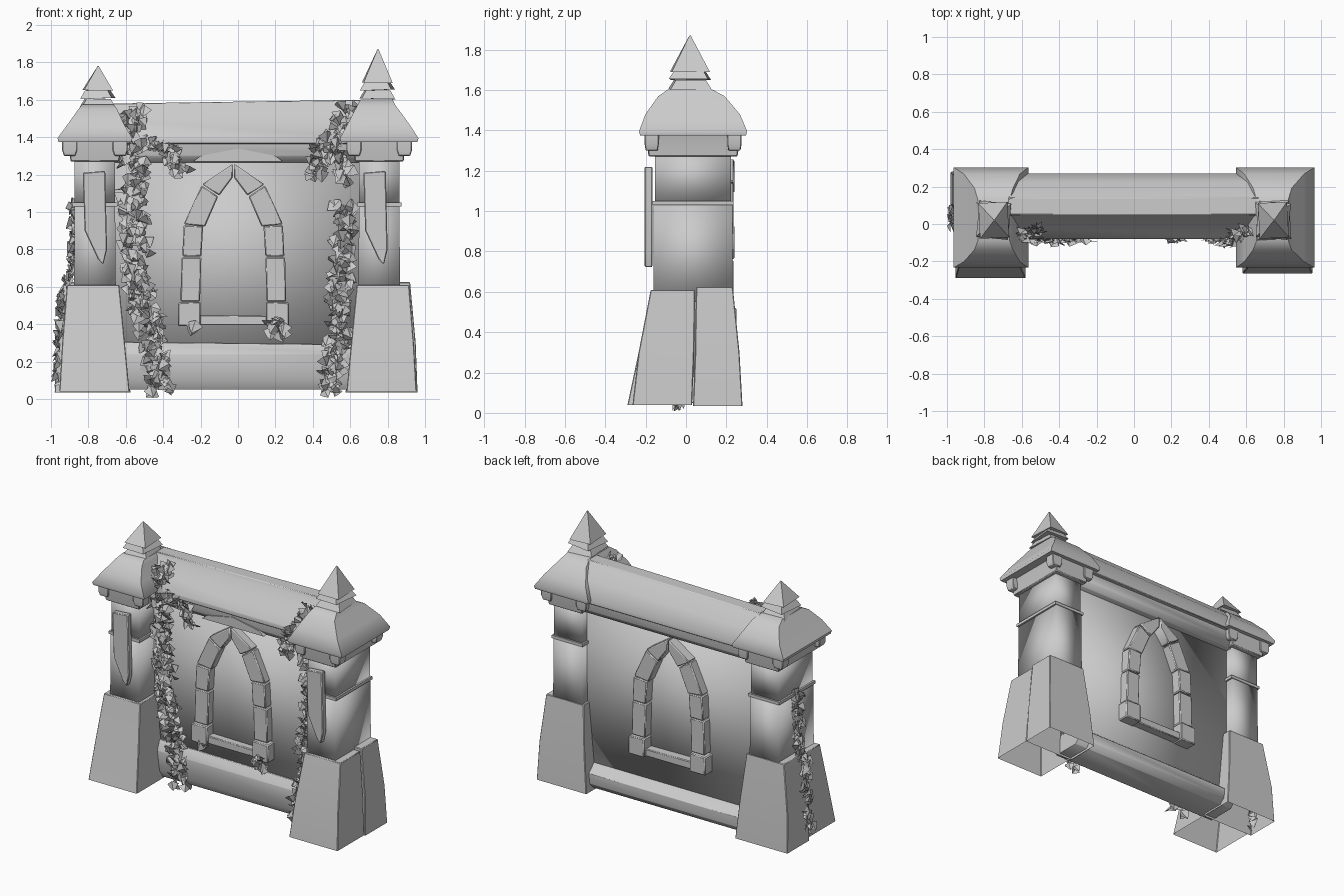
import bpy, bmesh, random, math
from mathutils import Vector, Matrix

if "Cube" in bpy.data.objects:
    bpy.data.objects.remove(bpy.data.objects["Cube"])

random.seed(7)


def finish(name, bm, bevel=0.0, angle=50):
    """Turn a bmesh into an object; angle 0 keeps every face flat."""
    bmesh.ops.recalc_face_normals(bm, faces=bm.faces)
    mesh = bpy.data.meshes.new(name)
    bm.to_mesh(mesh)
    bm.free()
    ob = bpy.data.objects.new(name, mesh)
    bpy.context.collection.objects.link(ob)
    if bevel:
        m = ob.modifiers.new("worn_edges", 'BEVEL')
        m.width, m.segments = bevel, 1
    if angle:
        bpy.ops.object.select_all(action='DESELECT')
        ob.select_set(True)
        bpy.context.view_layer.objects.active = ob
        bpy.ops.object.shade_smooth_by_angle(angle=math.radians(angle))
    return ob


def stack(name, rings, bevel=0.0, turn=0.0, open_bottom=False, angle=50):
    """Rectangular rings (x0, x1, y0, y1, z) joined from bottom to top."""
    bm = bmesh.new()
    loops = [[bm.verts.new(p) for p in ((a, c, z), (b, c, z), (b, d, z), (a, d, z))]
             for a, b, c, d, z in rings]
    for lo, hi in zip(loops, loops[1:]):
        for i in range(4):
            j = (i + 1) % 4
            bm.faces.new((lo[i], lo[j], hi[j], hi[i]))
    if not open_bottom:
        bm.faces.new(loops[0][::-1])
    bm.faces.new(loops[-1])
    if turn:
        a, b, c, d, z = rings[0]
        bmesh.ops.rotate(bm, cent=((a + b) / 2, (c + d) / 2, z), verts=bm.verts,
                         matrix=Matrix.Rotation(turn, 3, 'Z') @ Matrix.Rotation(turn * 0.4, 3, 'Y'))
    return finish(name, bm, bevel, angle)


def rect(cx, cy, hx, hy, z):
    return (cx - hx, cx + hx, cy - hy, cy + hy, z)


def extrude(name, pts, place_a, place_b, bevel=0.0, angle=50):
    """Close a 2D outline between two placement functions."""
    bm = bmesh.new()
    a = [bm.verts.new(place_a(*p)) for p in pts]
    b = [bm.verts.new(place_b(*p)) for p in pts]
    bm.faces.new(a)
    bm.faces.new(b[::-1])
    for i in range(len(pts)):
        j = (i + 1) % len(pts)
        bm.faces.new((a[i], b[i], b[j], a[j]))
    return finish(name, bm, bevel, angle)


def slab(name, pts, y0, y1, bevel=0.005, angle=50):
    return extrude(name, pts, lambda x, z: (x, y0, z), lambda x, z: (x, y1, z), bevel, angle)


# Two corner pillars; the right one has a taller cap
for side, s, cx, lift in (("left", -1, -0.765, 0.0), ("right", 1, 0.755, 0.045)):
    cy = 0.035

    def span(inner, outer, y0, y1, z):
        a, b = sorted((s * inner, s * outer))
        return (a, b, y0, y1, z)

    # Flared footing made of a front and a back block
    front = -0.29 if s < 0 else -0.265
    out = .98 if s < 0 else .96
    stack(side + "_footing_front", [span(.58, .955, front, 0.03, .04), span(.605, .94, -.235, .04, .3),
                                    span(.635, .915, -.175, .045, .61)], .004, open_bottom=True)
    stack(side + "_footing_back", [span(.575, out, .035, .28, .035), span(.6, out - .01, .045, .265, .3),
                                   span(.63, .92, .05, .232, .625)], .004, open_bottom=True)
    # Shaft in two softly shaded lengths with a thin joint
    stack(side + "_shaft_lower", [rect(cx, cy, .112, .195, .55), rect(cx, cy, .108, .195, 1.03)], angle=100)
    stack(side + "_shaft_joint", [rect(cx, cy, .12, .2, 1.03), rect(cx, cy, .12, .2, 1.05)])
    stack(side + "_shaft_upper", [rect(cx, cy, .108, .188, 1.04), rect(cx, cy, .108, .188, 1.3)], angle=100)
    # Hanging stone plaque on the front
    plaque = [(-.83, 1.21), (-.71, 1.22), (-.7, .8), (-.72, .72), (-.75, .75), (-.82, .9)]
    slab(side + "_plaque", [(x + (1.5 if s > 0 else 0), z) for x, z in plaque], -.205, -.165)
    # Capital and corner corbels
    stack(side + "_capital", [rect(cx, cy, .13, .22, 1.27), rect(cx, cy, .14, .232, 1.35),
                              rect(cx, cy, .15, .235, 1.39)], .005)
    for i in (-1, 1):
        for j in (-1, 1):
            px, py = cx + i * .135, cy + j * .205
            stack(side + "_corbel", [rect(px, py, .03, .03, 1.3), rect(px, py, .04, .035, 1.33),
                                     rect(px, py, .04, .035, 1.38)], .004)
    # Bell-shaped hipped roof
    w, h = (.2 if s < 0 else .21), lift * .6
    stack(side + "_roof", [rect(cx, cy, w - .005, .262, 1.375), rect(cx, cy, w, .268, 1.395),
                           rect(cx - s * .005, cy - .002, w - .05, .235, 1.47 + h * .3),
                           rect(cx - s * .015, cy - .008, .103, .165, 1.55 + h * .7),
                           rect(cx - s * .015, cy - .015, .085, .11, 1.575 + h)])
    # Tiered spire
    sx, sy = (-.75, .02) if s < 0 else (.745, .02)
    for k, (z, r, t) in enumerate(((1.56, .09, .06), (1.607, .085, -.1))):
        z += lift
        stack(f"{side}_spire_tier_{k + 1}", [rect(sx, sy, r, r + .012, z), rect(sx, sy, r - .025, r - .015, z + .045)],
              0, t)
    tip = 1.78 if s < 0 else 1.87
    stack(side + "_spire_tip", [rect(sx, sy, .078, .095, 1.65 + lift * .9), rect(sx, sy, .003, .003, tip)], 0, .05)


# Wall parts running between the pillars, from y-z profiles
def run(name, pts, rise=0.0, bevel=0.004, angle=50):
    return extrude(name, pts, lambda y, z: (-.67, y, z), lambda y, z: (.67, y, z + rise * (z > 1.45 or .25 < z < .4)),
                   bevel, angle)


run("wall_panel", [(.01, .18), (.17, .18), (.17, 1.32), (.01, 1.32)], bevel=0, angle=100)
run("wall_plinth", [(.0, .05), (.2, .05), (.235, .09), (.235, .16), (.165, .215), (.1, .305), (.0, .305),
                    (-.035, .24), (-.03, .1)], -.015, .002)
run("wall_cornice", [(-.02, 1.265), (.21, 1.265), (.24, 1.3), (.245, 1.375), (-.055, 1.375), (-.05, 1.3)])
run("wall_coping", [(-.08, 1.365), (.27, 1.365), (.27, 1.395), (.225, 1.49), (.15, 1.565), (.14, 1.58),
                    (.05, 1.58), (.04, 1.555), (-.01, 1.49), (-.08, 1.395)], .02)
slab("cornice_arch", [(-.24, 1.27), (.24, 1.27), (.2, 1.3), (0, 1.34), (-.2, 1.3)], -.058, .05, 0)

# Pointed window surround, showing on both wall faces
MID = -.025
stones = [("foot", [(-.322, .39), (-.2, .39), (-.2, .52), (-.322, .515)], -.06, .25),
          ("jamb_lower", [(-.308, .522), (-.203, .522), (-.196, .757), (-.302, .757)], -.045, .235),
          ("jamb_upper", [(-.298, .763), (-.196, .763), (-.186, .925), (-.29, .93)], -.05, .24),
          ("arch_lower", [(-.29, .935), (-.176, .922), (-.106, 1.083), (-.195, 1.142)], -.045, .235),
          ("arch_upper", [(-.192, 1.148), (-.1, 1.088), (-.028, 1.185), (-.028, 1.258)], -.05, .24)]
for label, pts, y0, y1 in stones:
    slab("window_left_" + label, pts, y0, y1, .006, 60)
    slab("window_right_" + label, [(2 * MID - x, z) for x, z in pts][::-1], y0, y1, .006, 60)
slab("window_sill", [(-.21, .395), (.16, .395), (.16, .445), (-.21, .45)], -.04, .23)


# Ivy: folded leaves scattered along guide paths
def ivy(name, path, count, spread, out=(0, -1, 0), depth=.045):
    bm = bmesh.new()
    out = Vector(out)
    across = out.cross(Vector((0, 0, 1)))
    pts = [Vector(p) for p in path]
    total = sum((b - a).length for a, b in zip(pts, pts[1:]))
    for k in range(count):
        d = (k + random.random()) / count * total
        for a, b in zip(pts, pts[1:]):
            seg = (b - a).length
            if d <= seg:
                break
            d -= seg
        pos = a.lerp(b, min(d / seg, 1))
        pos += across * random.uniform(-spread, spread) + out * random.uniform(0, depth)
        jitter = lambda r: Vector([random.uniform(-r, r) for _ in range(3)])
        tip = (Vector((0, 0, -1)) + jitter(.9)).normalized()
        nrm = out + jitter(.7)
        wide = tip.cross(nrm).normalized()
        nrm = wide.cross(tip)
        size = random.uniform(.05, .075)
        make = lambda x, y, z: bm.verts.new(pos + size * (wide * x + tip * (y - .5) + nrm * z))
        stem, end = make(0, 0, 0), make(0, 1, -.1)
        for e in (-1, 1):
            bm.faces.new((stem, make(e * .6, .3, -.3), make(e * .35, .65, -.2), end))
    for v in bm.verts:
        v.co.z = max(v.co.z, 0)
    return finish(name, bm, angle=0)


ivy("ivy_left_wall", [(-.57, .0, 1.56), (-.56, -.06, 1.4), (-.56, -.02, 1.0), (-.54, -.02, .65),
                      (-.47, -.03, .35), (-.43, -.04, .22), (-.42, -.03, .03)], 250, .07)
ivy("ivy_left_branch", [(-.5, -.07, 1.38), (-.38, -.06, 1.33), (-.3, -.06, 1.2)], 40, .05)
ivy("ivy_right_wall", [(.56, -.01, 1.05), (.55, -.01, .7), (.54, -.03, .35), (.5, -.04, .2), (.49, -.03, .03)], 150, .055)
ivy("ivy_right_top", [(.58, -.02, 1.57), (.55, -.05, 1.42), (.47, -.07, 1.36), (.4, -.04, 1.18)], 55, .05)
ivy("ivy_right_drop", [(.48, -.07, 1.36), (.56, -.06, 1.26), (.58, -.06, 1.15)], 30, .04)
ivy("ivy_pillar_side", [(-.875, .02, 1.05), (-.88, .03, .7), (-.935, .04, .55), (-.965, .04, .08)], 100, .05, (-1, 0, 0), .03)
ivy("ivy_window", [(.19, -.06, .42), (.22, -.05, .33)], 14, .04)
ivy("ivy_window_foot", [(-.24, -.06, .39), (-.22, -.05, .36)], 3, .02)
